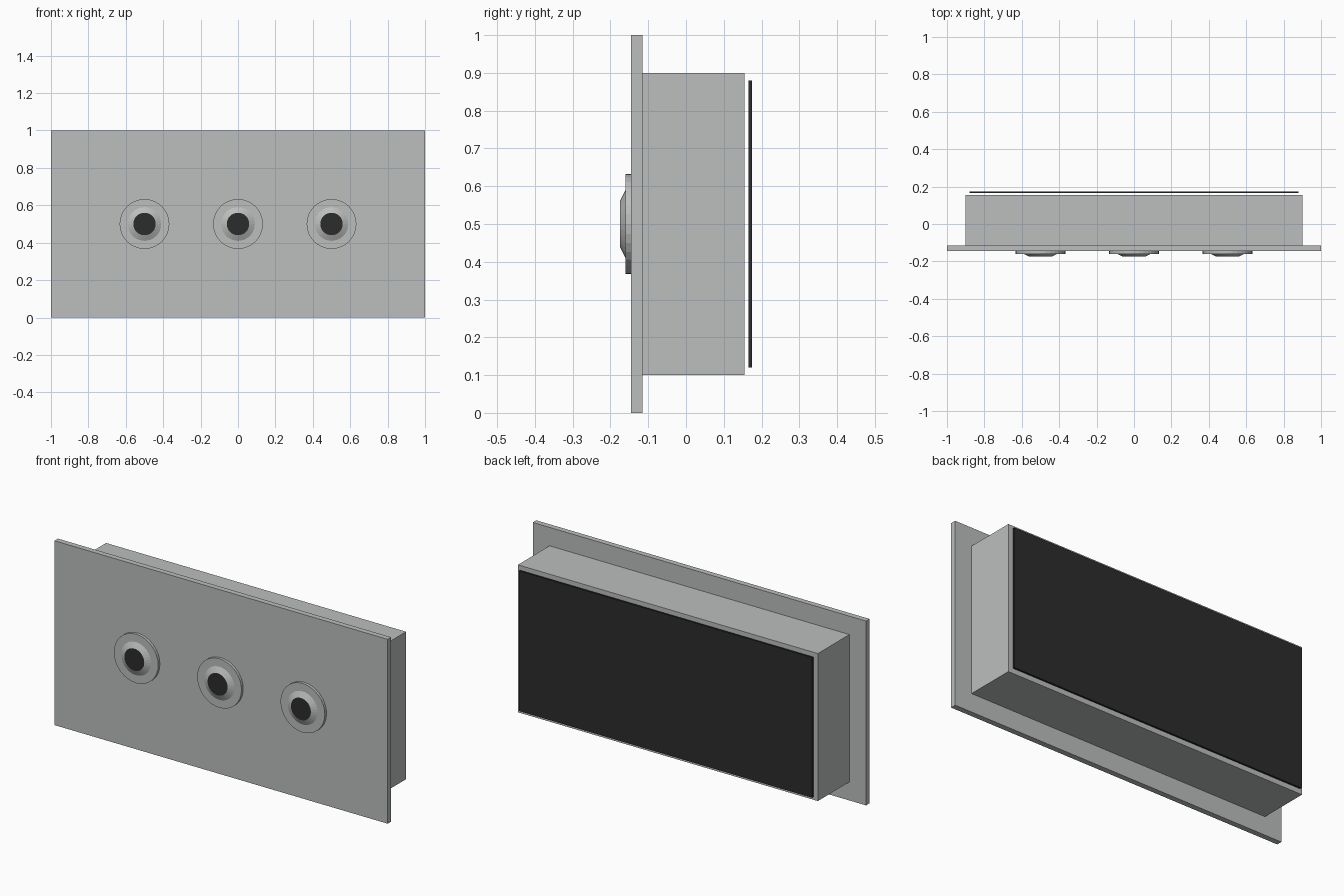
import bpy, bmesh, math
from mathutils import Matrix

if "Cube" in bpy.data.objects:
    bpy.data.objects.remove(bpy.data.objects["Cube"])


def material(name, rgb):
    m = bpy.data.materials.new(name)
    m.diffuse_color = (*rgb, 1)
    m.use_nodes = True
    m.node_tree.nodes["Principled BSDF"].inputs["Base Color"].default_value = m.diffuse_color
    return m


grey = material("light grey", (0.50, 0.52, 0.51))
dark = material("charcoal", (0.025, 0.025, 0.025))


def finish(name, bm, mats):
    me = bpy.data.meshes.new(name)
    bm.normal_update()
    bm.to_mesh(me)
    bm.free()
    for m in mats:
        me.materials.append(m)
    ob = bpy.data.objects.new(name, me)
    bpy.context.collection.objects.link(ob)
    return ob


def box(name, half_x, y0, y1, z0, z1, mat):
    bm = bmesh.new()
    mtx = (Matrix.Translation((0, (y0 + y1) / 2, (z0 + z1) / 2))
           @ Matrix.Diagonal((2 * half_x, y1 - y0, z1 - z0, 1)))
    bmesh.ops.create_cube(bm, size=1, matrix=mtx)
    return finish(name, bm, [mat])


def cone(name, x, r_back, r_front, y_back, y_front, mats):
    # round part whose axis points towards the front (-y)
    bm = bmesh.new()
    mtx = (Matrix.Translation((x, (y_back + y_front) / 2, 0.5))
           @ Matrix.Rotation(math.pi / 2, 4, 'X'))
    bmesh.ops.create_cone(bm, cap_ends=True, segments=32, radius1=r_back,
                          radius2=r_front, depth=y_back - y_front, matrix=mtx)
    bm.normal_update()
    if len(mats) > 1:
        for f in bm.faces:
            f.material_index = int(f.normal.y < -0.99)
    return finish(name, bm, mats)


# housing
box("front_plate", 1.0, -0.145, -0.115, 0.0, 1.0, grey)
box("housing", 0.9, -0.115, 0.155, 0.1, 0.9, grey)
box("back_panel", 0.88, 0.165, 0.175, 0.12, 0.88, dark)

# three buttons: flange disc plus bevelled knob with a dark face
for i, x in enumerate((-0.5, 0.0, 0.5), 1):
    cone(f"button_flange_{i}", x, 0.133, 0.133, -0.145, -0.16, [grey])
    cone(f"button_knob_{i}", x, 0.09, 0.06, -0.16, -0.175, [grey, dark])
